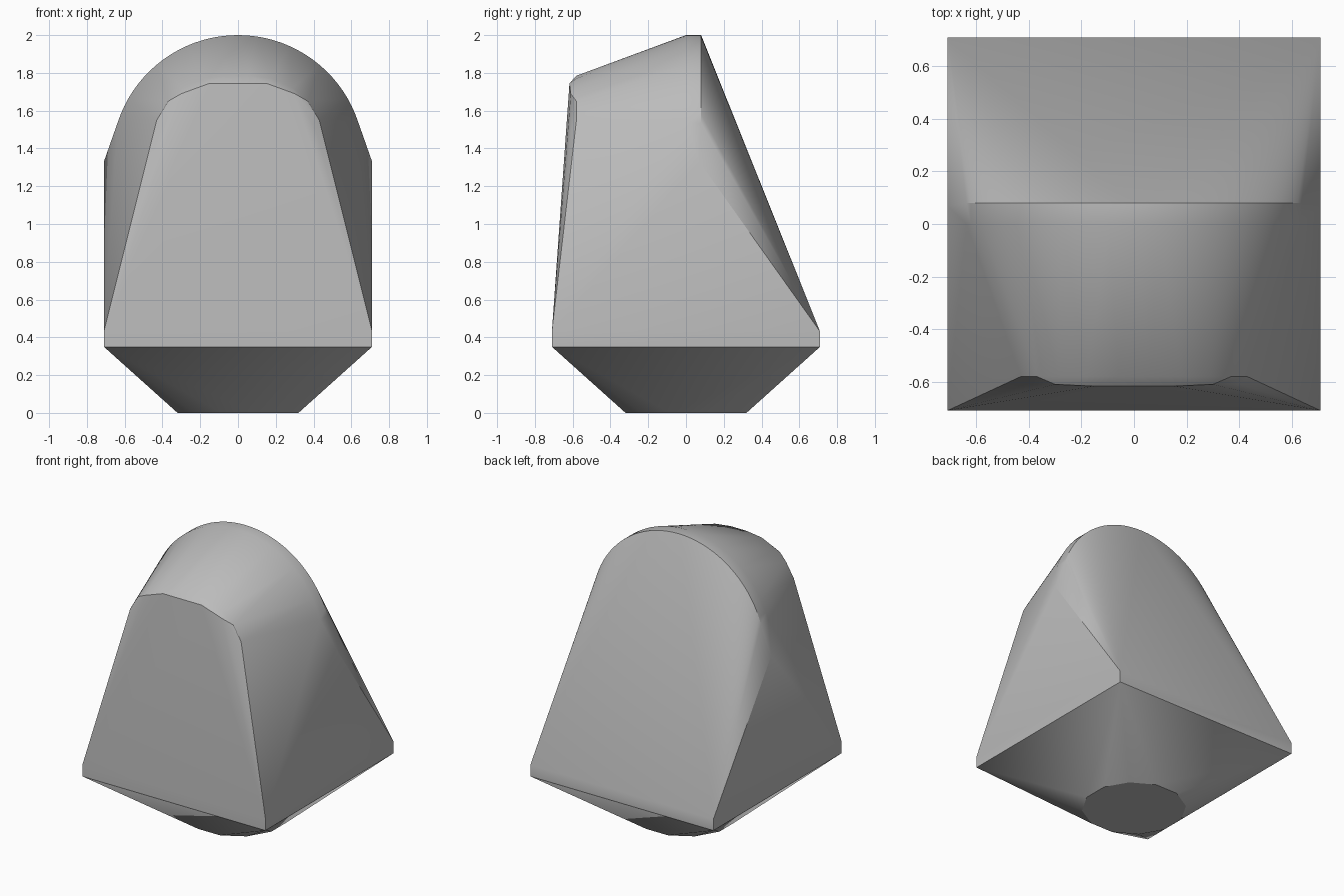
import bpy
import bmesh
from math import sin, cos, pi, radians

cube = bpy.data.objects.get("Cube")
if cube:
    bpy.data.objects.remove(cube)

HALF = 0.71          # half width of the square base
ARCH_Z = 1.33        # spring line of the rear arch
ARCH_R = 0.67


def grey_material():
    mat = bpy.data.materials.new("plain grey")
    mat.use_nodes = True
    colour = (0.5, 0.5, 0.5, 1)
    mat.diffuse_color = colour
    mat.node_tree.nodes["Principled BSDF"].inputs["Base Color"].default_value = colour
    return mat


def mirrored(points):
    return [(s * x, y, z) for x, y, z in points for s in (-1, 1)]


points = []

# Foot: small round pad on the ground
foot_r = 0.32 / cos(pi / 12)
points += [(foot_r * cos(a), foot_r * sin(a), 0)
           for a in (pi / 12 + i * pi / 6 for i in range(12))]

# Square rim: short vertical band
points += mirrored([(HALF, y, z) for y in (-HALF, HALF) for z in (0.35, 0.43)])

# Rear arch: thick semicircular hoop with square shoulders
for y in (0.0, 0.08):
    for i in range(37):
        a = radians(18 + i * 4)
        points.append((ARCH_R * cos(a), y, ARCH_Z + ARCH_R * sin(a)))
points += mirrored([(HALF, 0.07, ARCH_Z)])

# Front arch: smaller rounded top with a softened lip
points += mirrored([(x, -0.58, z) for x, z in
                    ((0.43, 1.55), (0.37, 1.65), (0.29, 1.72), (0.18, 1.77), (0.06, 1.785))])
points += mirrored([(0.15, -0.617, 1.745), (0.3, -0.61, 1.69), (0.41, -0.61, 1.5)])

# Body: the skin stretched over all the sections
bm = bmesh.new()
for p in points:
    bm.verts.new(p)
hull = bmesh.ops.convex_hull(bm, input=bm.verts)
loose = {g for g in hull["geom_interior"] + hull["geom_unused"]
         if isinstance(g, bmesh.types.BMVert)}
bmesh.ops.delete(bm, geom=list(loose), context='VERTS')
bmesh.ops.dissolve_limit(bm, angle_limit=radians(0.3), verts=bm.verts, edges=bm.edges)
bmesh.ops.recalc_face_normals(bm, faces=bm.faces)

mesh = bpy.data.meshes.new("body")
bm.to_mesh(mesh)
bm.free()
mesh.materials.append(grey_material())
body = bpy.data.objects.new("body", mesh)
bpy.context.collection.objects.link(body)

bpy.ops.object.select_all(action='DESELECT')
body.select_set(True)
bpy.context.view_layer.objects.active = body
bpy.ops.object.shade_smooth_by_angle(angle=radians(25))
